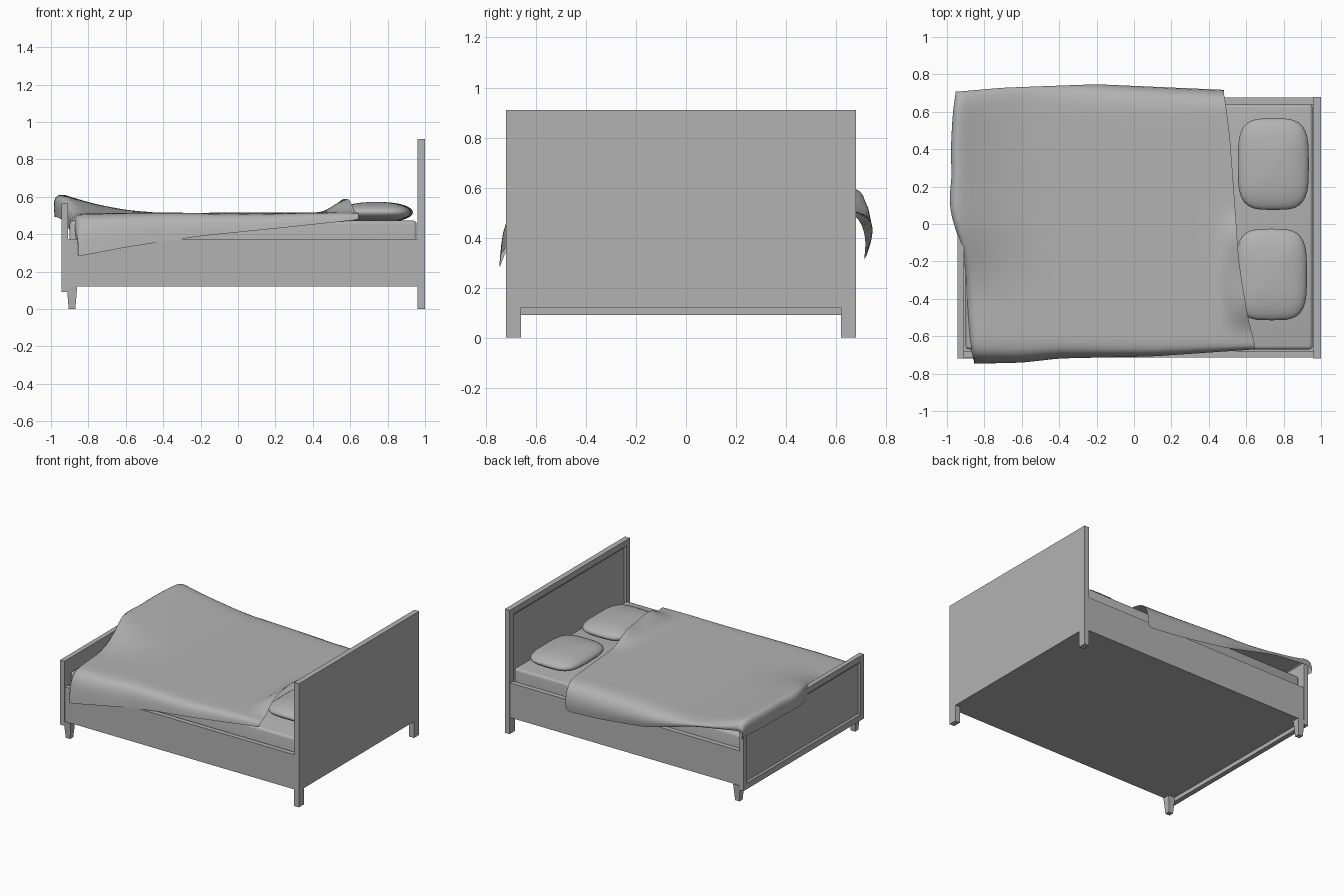
import bpy, bmesh, math

if "Cube" in bpy.data.objects:
    bpy.data.objects.remove(bpy.data.objects["Cube"])

grey = bpy.data.materials.new("mid_grey")
grey.diffuse_color = (0.45, 0.45, 0.45, 1)
grey.use_nodes = True
grey.node_tree.nodes["Principled BSDF"].inputs["Base Color"].default_value = grey.diffuse_color


def finish(name, bm, smooth=False):
    bmesh.ops.recalc_face_normals(bm, faces=bm.faces)
    me = bpy.data.meshes.new(name)
    bm.to_mesh(me)
    bm.free()
    me.materials.append(grey)
    ob = bpy.data.objects.new(name, me)
    bpy.context.collection.objects.link(ob)
    for p in me.polygons:
        p.use_smooth = smooth
    return ob


def box_bm(x0, x1, y0, y1, z0, z1):
    bm = bmesh.new()
    bmesh.ops.create_cube(bm, size=1)
    for v in bm.verts:
        v.co.x = x0 if v.co.x < 0 else x1
        v.co.y = y0 if v.co.y < 0 else y1
        v.co.z = z0 if v.co.z < 0 else z1
    return bm


def recess(bm, width):
    # sunken panel with a sloped moulding on the face looking to the foot
    bm.normal_update()
    f = next(f for f in bm.faces if f.normal.x < -0.9)
    bmesh.ops.inset_region(bm, faces=[f], thickness=width)
    bmesh.ops.inset_region(bm, faces=[f], thickness=0.018, depth=-0.01)


def table(pts, t):
    if t <= pts[0][0]:
        return pts[0][1]
    for (a, p), (b, q) in zip(pts, pts[1:]):
        if t <= b:
            return p + (q - p) * (t - a) / (b - a)
    return pts[-1][1]


def ramp(a, b, t):
    t = min(1, max(0, (t - a) / (b - a)))
    return t * t * (3 - 2 * t)


Y0, Y1 = -0.72, 0.68

# headboard with its two legs
bm = box_bm(0.96, 1.0, Y0, Y1, 0.12, 0.91)
recess(bm, 0.06)
finish("headboard", bm)
for side, y in (("front", Y0), ("back", Y1 - 0.06)):
    finish("headboard_leg_" + side, box_bm(0.96, 1.0, y, y + 0.06, 0, 0.12))

# footboard
bm = box_bm(-0.945, -0.91, Y0, Y1, 0.09, 0.565)
recess(bm, 0.06)
finish("footboard", bm)

# tapered foot legs
for side, y in (("front", Y0), ("back", Y1 - 0.055)):
    bm = box_bm(-0.915, -0.86, y, y + 0.055, 0, 0.12)
    for v in bm.verts:
        if v.co.z < 0.01:
            v.co.x = -0.8875 + (v.co.x + 0.8875) * 0.65
            v.co.y = y + 0.0275 + (v.co.y - y - 0.0275) * 0.65
    finish("foot_leg_" + side, bm)

# side rails and base
finish("side_rail_front", box_bm(-0.91, 0.96, Y0 + 0.005, Y0 + 0.04, 0.12, 0.375))
finish("side_rail_back", box_bm(-0.91, 0.96, Y1 - 0.04, Y1 - 0.005, 0.12, 0.375))
finish("bed_base", box_bm(-0.91, 0.96, Y0 + 0.04, Y1 - 0.04, 0.12, 0.15))

# mattress
ob = finish("mattress", box_bm(-0.9, 0.955, -0.67, 0.64, 0.15, 0.472), True)
m = ob.modifiers.new("round", 'BEVEL')
m.width, m.segments = 0.018, 3


# pillows: flattened superellipsoids
def spow(v, e):
    return math.copysign(abs(v) ** e, v)


for name, cx, cy in (("pillow_front", 0.735, -0.27), ("pillow_back", 0.745, 0.32)):
    bm = bmesh.new()
    bmesh.ops.create_uvsphere(bm, u_segments=32, v_segments=16, radius=1)
    for v in bm.verts:
        r = math.hypot(v.co.x, v.co.y)
        a = math.atan2(v.co.y, v.co.x)
        rr = r ** 0.85
        v.co.x = cx + 0.19 * rr * spow(math.cos(a), 0.55)
        v.co.y = cy + 0.245 * rr * spow(math.sin(a), 0.55)
        v.co.z = 0.517 + 0.055 * v.co.z
    finish(name, bm, True)

# blanket: grid draped between foot edge, head edge and two hems
foot_x = [(-0.73, -0.86), (-0.66, -0.88), (-0.5, -0.895), (-0.25, -0.905), (-0.1, -0.935),
          (0, -0.97), (0.12, -1.0), (0.22, -0.98), (0.4, -0.985), (0.6, -0.975), (0.72, -0.96)]
head_x = [(-0.66, 0.645), (-0.45, 0.60), (-0.2, 0.56), (0.1, 0.54), (0.5, 0.51), (0.72, 0.48)]
front_hem = [(-0.86, 0.28), (-0.6, 0.33), (-0.2, 0.39), (0.2, 0.43), (0.65, 0.478)]
back_hem = [(-0.95, 0.54), (-0.6, 0.49), (-0.18, 0.38), (0.2, 0.33), (0.48, 0.31)]
front_spread = [(-0.8, 1.08), (-0.6, 1.05), (-0.4, 0.88), (0.1, 0.8), (0.65, 0.52)]
back_spread = [(-0.95, 0.75), (-0.7, 0.9), (-0.2, 1.03), (0.48, 0.82)]
# (y, fraction of the drop to the hem)
across = [(-0.735, 1), (-0.73, 0.65), (-0.718, 0.3), (-0.69, 0.08), (-0.64, 0)]
across += [(-0.56 + i * 0.08, 0) for i in range(15)]
across += [(0.63, 0), (0.69, 0.08), (0.73, 0.3), (0.748, 0.65), (0.735, 1)]
rise = [(-0.95, 0.105), (-0.88, 0.078), (-0.75, 0.042), (-0.6, 0.014), (-0.4, 0)]


def top(x, y):
    z = 0.513 + table(rise, x) * ramp(-0.42, 0.02, y)
    z += 0.075 * ramp(0.46, 0.56, x) * ramp(-0.58, -0.42, y) * ramp(0.06, -0.1, y)
    return z + 0.003 * math.sin(7 * x + 3 * y)


NU = 24
bm = bmesh.new()
grid = []
for yc, d in across:
    xf, xh = table(foot_x, yc), table(head_x, yc)
    row = []
    for i in range(-2, NU + 1):
        if i < 0:      # overhang at the foot
            x = xf + (0.01 if i == -2 else 0.0)
        else:
            x = xf + 0.025 + (xh - xf - 0.025) * i / NU
        if yc < -0.6:
            y = -0.6 + (yc + 0.6) * table(front_spread, x)
            hem = table(front_hem, x)
        elif yc > 0.6:
            y = 0.6 + (yc - 0.6) * table(back_spread, x)
            hem = table(back_hem, x)
        else:
            y, hem = yc, 0
        t = top(x, y)
        z = t - d * (t - hem)
        z -= {-2: 0.125, -1: 0.04}.get(i, 0) * (1 - 0.5 * d)
        if i < 0 and yc < -0.6:
            z = max(z, 0.285)
        row.append(bm.verts.new((x, y, z)))
    grid.append(row)
for a, b in zip(grid, grid[1:]):
    for j in range(len(a) - 1):
        bm.faces.new((a[j], a[j + 1], b[j + 1], b[j]))
ob = finish("blanket", bm, True)
m = ob.modifiers.new("smooth", 'SUBSURF')
m.levels = m.render_levels = 1
